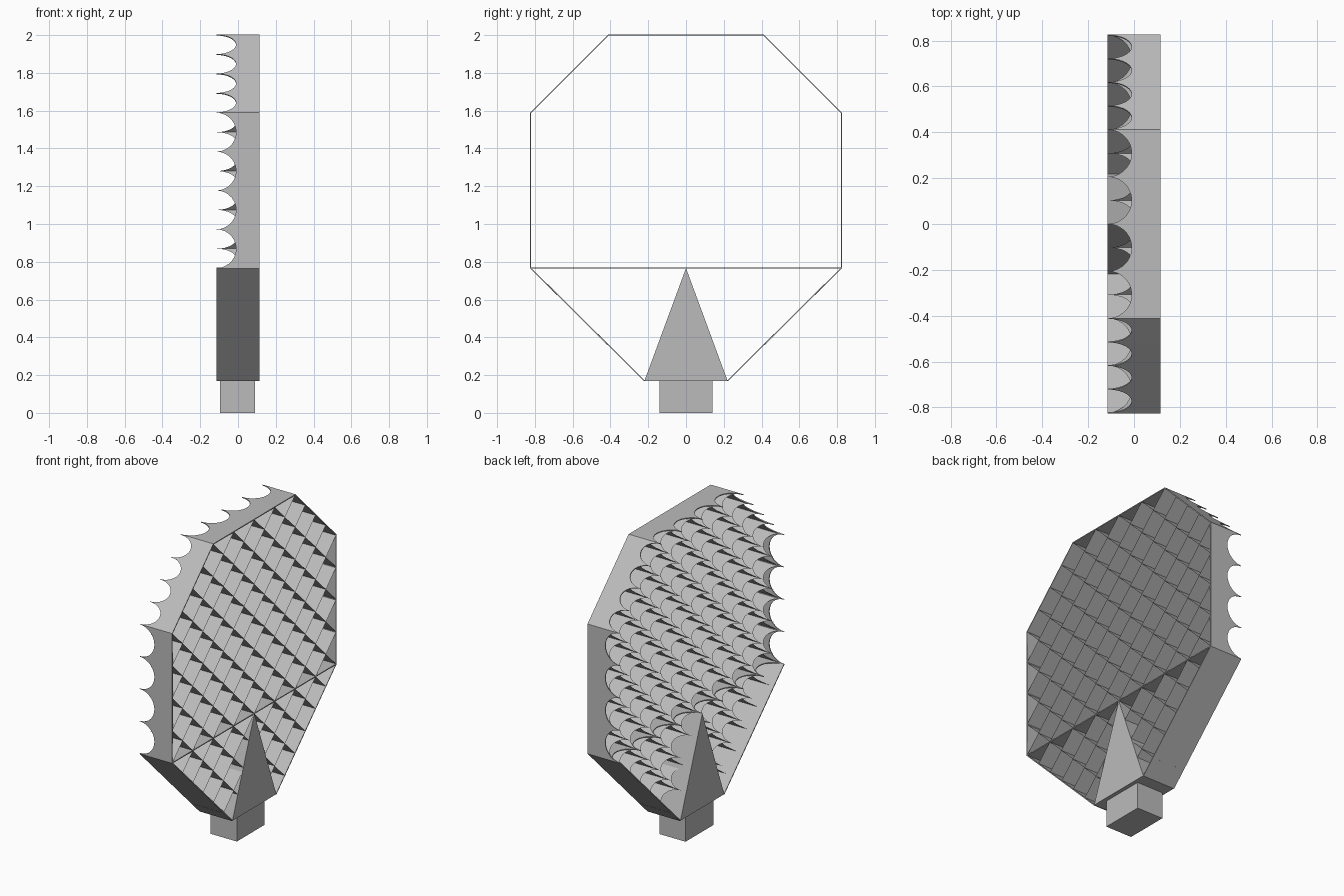
import bpy, bmesh, math

cube = bpy.data.objects.get("Cube")
if cube:
    bpy.data.objects.remove(cube)

grey = bpy.data.materials.new("plain_grey")
grey.use_nodes = True
colour = (0.5, 0.5, 0.5, 1)
grey.diffuse_color = colour
grey.node_tree.nodes["Principled BSDF"].inputs["Base Color"].default_value = colour

H = 0.1028           # half diagonal of a lattice cell
HALF = 0.115         # half depth of the panel
TOP = 2.0
MID = TOP - 12 * H   # height of the shelf
WIDE = 8 * H
FOOT_Z, FOOT_Y = 0.17, 0.22
SCOOP = 0.105
STEPS = 14


def finish(name, bm, thick=0):
    bmesh.ops.remove_doubles(bm, verts=bm.verts, dist=0.0005)
    mesh = bpy.data.meshes.new(name)
    bm.to_mesh(mesh)
    bm.free()
    obj = bpy.data.objects.new(name, mesh)
    bpy.context.collection.objects.link(obj)
    mesh.materials.append(grey)
    if thick:
        mod = obj.modifiers.new("thickness", 'SOLIDIFY')
        mod.thickness = thick
        mod.offset = 0
    return obj


def sheet(bm, p, q, scoops):
    """Wall from p to q (y, z), with scoops cut in its -x edge."""
    def at(t, x):
        return bm.verts.new((x, p[0] + (q[0] - p[0]) * t, p[1] + (q[1] - p[1]) * t))
    if not scoops:
        bm.faces.new([at(0, HALF), at(1, HALF), at(1, -HALF), at(0, -HALF)])
    for k in range(scoops):
        edge = [at((k + 1) / scoops, HALF)]
        for s in range(STEPS, -1, -1):
            a = math.pi * s / STEPS
            edge.append(at((k + (1 - math.cos(a)) / 2) / scoops,
                           -HALF + SCOOP * math.sin(a)))
        bm.faces.new([at(k / scoops, HALF)] + edge)


def prism(name, outline, x0, x1):
    """Solid with a (y, z) outline pulled along x."""
    bm = bmesh.new()
    face = bm.faces.new([bm.verts.new((x0, y, z)) for y, z in outline])
    out = bmesh.ops.extrude_face_region(bm, geom=[face])["geom"]
    bmesh.ops.translate(bm, vec=(x1 - x0, 0, 0),
                        verts=[v for v in out if isinstance(v, bmesh.types.BMVert)])
    bmesh.ops.recalc_face_normals(bm, faces=bm.faces)
    return finish(name, bm)


# Outer rim: scooped above the shelf, full depth below it
rim = [(-FOOT_Y, FOOT_Z), (-WIDE, MID), (-WIDE, TOP - 4 * H), (-4 * H, TOP),
       (4 * H, TOP), (WIDE, TOP - 4 * H), (WIDE, MID), (FOOT_Y, FOOT_Z)]
bm = bmesh.new()
for i, (p, q) in enumerate(zip(rim, rim[1:])):
    sheet(bm, p, q, 0 if i in (0, 6) else 4)
finish("outer_rim", bm, 0.006)

# Shelf across the panel
bm = bmesh.new()
sheet(bm, (-WIDE, MID), (WIDE, MID), 8)
finish("shelf", bm, 0.006)


def inside(i, j):
    """Is lattice node (i across, j down) within the rim?"""
    return abs(i) <= 8 and 0 <= j and abs(i) - j <= 4 and abs(i) + j <= 20


def in_foot(i, j):
    z = TOP - j * H
    return z < MID and abs(i) * H < FOOT_Y * (MID - z) / (MID - FOOT_Z)


def on_rim(i, j):
    return abs(i) - j == 4 or abs(i) + j == 20


# Diagonal lattice of scooped sheets
bm = bmesh.new()
for j in range(17):
    for i in range(-8, 9):
        if (i + j) % 2:
            continue
        for side in (-1, 1):
            a, b = (i, j), (i + side, j + 1)
            if not (inside(*a) and inside(*b)):
                continue
            if (on_rim(*a) and on_rim(*b)) or (in_foot(*a) and in_foot(*b)):
                continue
            sheet(bm, (a[0] * H, TOP - a[1] * H), (b[0] * H, TOP - b[1] * H), 1)
finish("lattice", bm)

# Tapered foot and mounting block
prism("foot_wedge", [(-FOOT_Y, FOOT_Z), (FOOT_Y, FOOT_Z), (0, MID)], -HALF, HALF)
prism("mounting_block", [(-0.14, 0), (0.14, 0), (0.14, FOOT_Z), (-0.14, FOOT_Z)],
      -0.095, 0.09)
